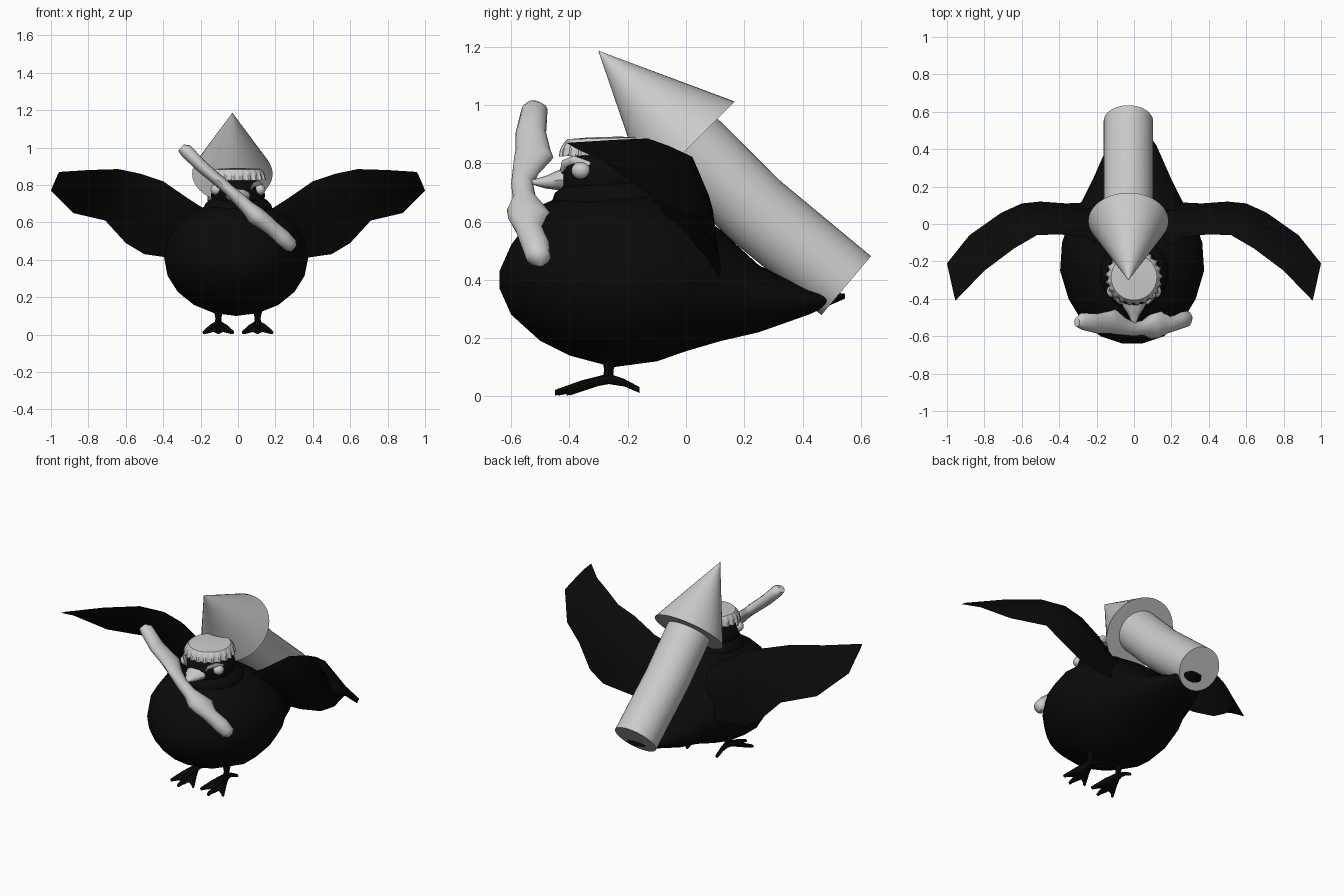
import bpy, bmesh, math
from mathutils import Vector

cube = bpy.data.objects.get("Cube")
if cube:
    bpy.data.objects.remove(cube)


def material(name, value):
    m = bpy.data.materials.new(name)
    m.use_nodes = True
    m.diffuse_color = (value, value, value, 1)
    m.node_tree.nodes["Principled BSDF"].inputs["Base Color"].default_value = (value, value, value, 1)
    return m


BLACK = material("feather black", 0.003)
GREY = material("light grey", 0.6)


def finish(bm, name, mat, angle=40):
    bmesh.ops.recalc_face_normals(bm, faces=bm.faces)
    mesh = bpy.data.meshes.new(name)
    bm.to_mesh(mesh)
    bm.free()
    mesh.materials.append(mat)
    ob = bpy.data.objects.new(name, mesh)
    bpy.context.collection.objects.link(ob)
    bpy.ops.object.select_all(action="DESELECT")
    ob.select_set(True)
    bpy.context.view_layer.objects.active = ob
    bpy.ops.object.shade_smooth_by_angle(angle=math.radians(angle))
    return ob


def loft(name, rings, mat, angle=40):
    """Skin a list of equally long closed rings and cap both ends."""
    bm = bmesh.new()
    loops = [[bm.verts.new(p) for p in ring] for ring in rings]
    for a, b in zip(loops, loops[1:]):
        for i in range(len(a)):
            j = (i + 1) % len(a)
            bm.faces.new((a[i], a[j], b[j], b[i]))
    bm.faces.new(loops[0])
    bm.faces.new(loops[-1])
    return finish(bm, name, mat, angle)


def ring(center, u, v, n=16):
    c, u, v = Vector(center), Vector(u), Vector(v)
    return [c + u * math.cos(t) + v * math.sin(t)
            for t in (2 * math.pi * i / n for i in range(n))]


def ball(name, center, radii, mat, seg=20):
    bm = bmesh.new()
    bmesh.ops.create_uvsphere(bm, u_segments=seg, v_segments=seg // 2, radius=1)
    for v in bm.verts:
        v.co = Vector(center) + Vector(a * b for a, b in zip(v.co, radii))
    return finish(bm, name, mat, 60)


# Body: y, bottom, top, half width
body = [(-.64, .37, .43, .05), (-.6, .28, .52, .17), (-.5, .19, .655, .28),
        (-.4, .14, .70, .34), (-.25, .10, .72, .385), (-.1, .12, .71, .375),
        (0, .155, .66, .34), (.12, .19, .57, .27), (.25, .22, .45, .205),
        (.42, .28, .37, .13), (.545, .335, .352, .04)]
loft("body", [ring((-.01, y, (lo + hi) / 2), (w, 0, 0), (0, 0, (hi - lo) / 2), 20)
              for y, lo, hi, w in body], BLACK, 60)

# Head with a fuller neck below
ball("head", (0, -.28, .745), (.145, .16, .115), BLACK)
ball("neck", (0, -.26, .67), (.185, .2, .09), BLACK)

# Wings: leading edge point, trailing edge point, half thickness
wing = [((.16, -.12, .66), (.16, .12, .40), .05),
        ((.27, -.07, .73), (.36, .11, .41), .05),
        ((.40, -.055, .82), (.50, .12, .43), .045),
        ((.52, -.06, .86), (.60, .11, .49), .04),
        ((.64, -.13, .885), (.71, .06, .61), .03),
        ((.80, -.25, .88), (.88, -.06, .65), .022),
        ((.955, -.41, .87), (1.0, -.21, .77), .006)]


def wing_ring(lead, trail, t, side):
    a, b = Vector(lead), Vector(trail)
    up = Vector((0, .8, .6))
    pts = [a, a.lerp(b, .2) + up * t * 1.5, a.lerp(b, .55) + up * t * 1.4,
           b, a.lerp(b, .6) - up * t * .1, a.lerp(b, .2) - up * t * .6]
    return [Vector((p.x * side, p.y, p.z)) for p in pts]


# Webbed feet: three toes, web, heel toe and leg
def foot(side, label):
    x, ankle = side * .105, Vector((side * .105, -.265, .06))
    tips = [Vector((x + d, y, .012)) for d, y in ((-.075, -.41), (0, -.45), (.075, -.41))]
    for i, tip in enumerate(tips + [Vector((x, -.16, .022))]):
        knuckle = ankle.lerp(tip, .5) + Vector((0, 0, .006))
        loft(f"{label}_toe_{i + 1}",
             [ring(p, (r, 0, 0), (0, 0, r), 8)
              for p, r in ((ankle, .018), (knuckle, .013), (tip, .010))], BLACK)
    bm = bmesh.new()
    top = bm.verts.new(ankle)
    edge = []
    for i, tip in enumerate(tips):
        edge.append(bm.verts.new(ankle.lerp(tip, .95)))
        if i < 2:
            edge.append(bm.verts.new(ankle.lerp((tip + tips[i + 1]) / 2, .72)))
    for a, b in zip(edge, edge[1:]):
        bm.faces.new((top, a, b))
    web = finish(bm, f"{label}_web", BLACK)
    web.modifiers.new("thickness", "SOLIDIFY").thickness = .012
    loft(f"{label}_leg", [ring((x, y, z), (r, 0, 0), (0, r, 0), 8)
                          for y, z, r in ((-.27, .045, .019), (-.265, .09, .016), (-.26, .15, .03))], BLACK)


for side, label in ((1, "left"), (-1, "right")):
    loft(f"{label}_wing", [wing_ring(a, b, t, side) for a, b, t in wing], BLACK, 50)
    foot(side, f"{label}_foot")
    # Eye with a thick lid over it
    ball(f"{label}_eye", (side * .115, -.36, .775), (.032, .034, .03), GREY, 16)
    lid = [(.13, -.335, .80), (.11, -.385, .812), (.08, -.415, .80), (.065, -.425, .775)]
    loft(f"{label}_eyelid", [ring((side * px, py, pz), (0, r, 0), (0, 0, r), 8)
                             for (px, py, pz), r in zip(lid, (.008, .014, .014, .006))], GREY)

# Beak
loft("beak", [ring((0, y, z), (w, 0, 0), (0, 0, h), 12)
              for y, z, w, h in ((-.39, .745, .075, .045), (-.44, .742, .06, .034),
                                 (-.48, .735, .034, .022), (-.54, .735, .006, .005))], GREY)


# Crimped bottle cap hat
def crimp_ring(r, z, depth, n=84):
    pts = []
    for i in range(n):
        t = 2 * math.pi * i / n
        rr = r + (depth if i % 4 < 2 else -depth)
        y = rr * math.sin(t)
        pts.append(Vector((rr * math.cos(t), -.285 + y, z + .03 * y)))
    return pts


loft("cap_hat", [crimp_ring(r, z, d) for r, z, d in
                 ((.146, .828, .006), (.142, .85, .006), (.134, .872, .002),
                  (.122, .886, 0), (.05, .89, 0))], GREY, 35)

# Rocket tube, slightly bent, and its nose cone
RX = -.03


def rocket_ring(y, z, r, ang):
    return ring((RX, y, z), (r, 0, 0), (0, r * math.sin(ang), r * math.cos(ang)), 40)


low, high = math.radians(40), math.radians(45)
loft("rocket_tube", [rocket_ring(.55, .38, .132, low),
                     rocket_ring(.237, .64, .132, (low + high) / 2),
                     rocket_ring(.015, .86, .132, high)], GREY)
loft("rocket_nose", [rocket_ring(.015, .86, .215, high),
                     rocket_ring(-.30, 1.185, .001, high)], GREY)

# Knobbly stick across the chest: x, z, front y, back y, half width
stick = [(-.305, 1.0, -.55, -.50, .022), (-.28, .985, -.565, -.475, .036),
         (-.2, .905, -.585, -.48, .034), (-.13, .845, -.585, -.465, .032),
         (-.1, .82, -.59, -.455, .032), (-.05, .775, -.595, -.50, .03),
         (0, .73, -.60, -.525, .034), (.05, .68, -.595, -.515, .038),
         (.09, .64, -.615, -.48, .05), (.13, .61, -.61, -.455, .048),
         (.18, .57, -.585, -.49, .042), (.24, .515, -.565, -.465, .046),
         (.285, .475, -.55, -.465, .038), (.3, .46, -.52, -.485, .02)]
loft("stick", [ring((x, (f + b) / 2, z), (w * .66, 0, w * .75), (0, (b - f) / 2, 0), 12)
               for x, z, f, b, w in stick], GREY, 50)
